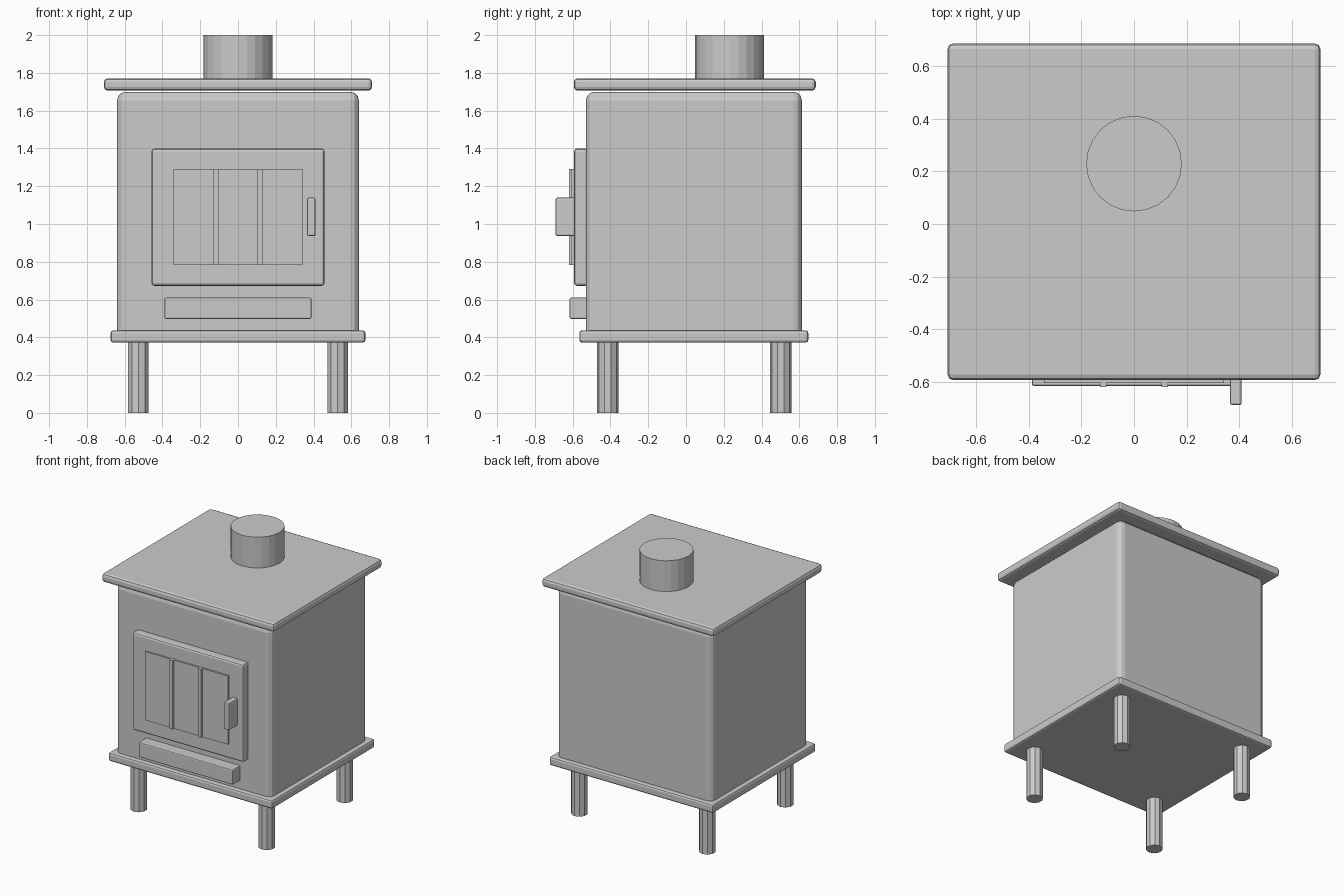
import bpy
import bmesh
from mathutils import Matrix

if "Cube" in bpy.data.objects:
    bpy.data.objects.remove(bpy.data.objects["Cube"])


def finish(bm, name):
    mesh = bpy.data.meshes.new(name)
    bm.to_mesh(mesh)
    bm.free()
    ob = bpy.data.objects.new(name, mesh)
    bpy.context.collection.objects.link(ob)
    return ob


def box(name, x, y, z, bevel=0.0, segments=2):
    """Box from (min, max) ranges, with optional rounded edges."""
    bm = bmesh.new()
    bmesh.ops.create_cube(bm, size=1)
    for v in bm.verts:
        v.co = [r[0] if c < 0 else r[1] for c, r in zip(v.co, (x, y, z))]
    ob = finish(bm, name)
    if bevel:
        mod = ob.modifiers.new("Rounded edges", 'BEVEL')
        mod.width = bevel
        mod.segments = segments
    return ob


def cylinder(name, x, y, z, radius, sides):
    bm = bmesh.new()
    bmesh.ops.create_cone(bm, cap_ends=True, segments=sides, radius1=radius,
                          radius2=radius, depth=z[1] - z[0],
                          matrix=Matrix.Translation((x, y, sum(z) / 2)))
    return finish(bm, name)


# Firebox and its two overhanging plates
box("firebox", (-0.64, 0.64), (-0.53, 0.613), (0.385, 1.70), 0.045, 3)
box("base_plate", (-0.675, 0.675), (-0.565, 0.648), (0.372, 0.437), 0.015)
box("top_plate", (-0.71, 0.71), (-0.594, 0.687), (1.706, 1.771), 0.02)

# Flue collar
cylinder("flue_collar", 0, 0.23, (1.75, 2.0), 0.182, 24)

# Legs
for depth, y in (("front", -0.415), ("back", 0.502)):
    for side, x in (("left", -0.527), ("right", 0.527)):
        cylinder(f"{depth}_{side}_leg", x, y, (0, 0.39), 0.057, 10)

# Door with window, glazing bars and handle
box("door", (-0.457, 0.457), (-0.592, -0.52), (0.672, 1.40), 0.015)
box("window", (-0.342, 0.342), (-0.605, -0.57), (0.782, 1.292))
for side, x in (("left", -0.117), ("right", 0.117)):
    box(f"{side}_window_bar", (x - 0.013, x + 0.013), (-0.62, -0.58), (0.782, 1.292))
box("door_handle", (0.366, 0.410), (-0.69, -0.585), (0.936, 1.139), 0.008)

# Ash drawer below the door
box("ash_drawer", (-0.389, 0.389), (-0.617, -0.52), (0.498, 0.61), 0.008)
